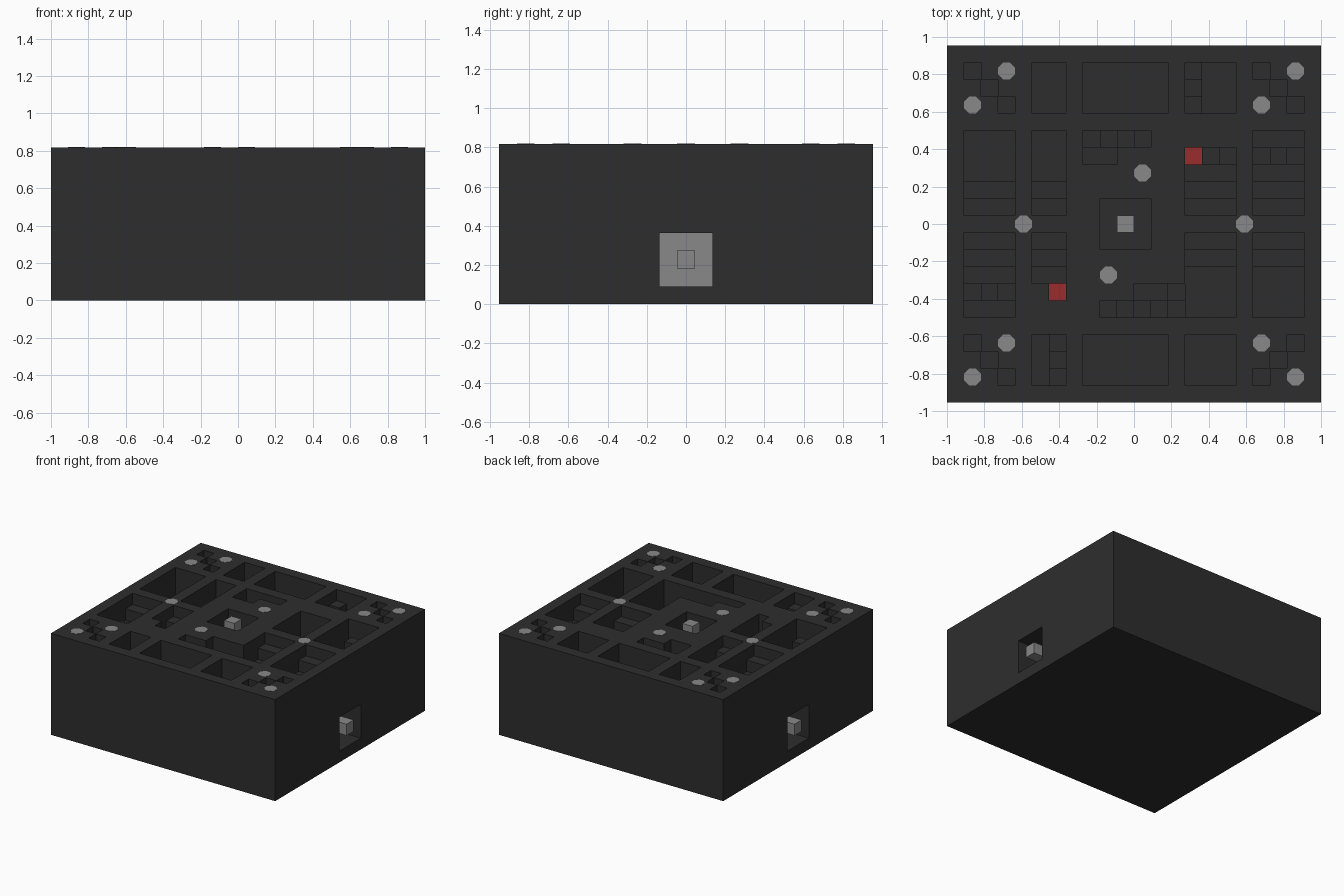
import bpy, bmesh
from mathutils import Vector

if "Cube" in bpy.data.objects:
    bpy.data.objects.remove(bpy.data.objects["Cube"], do_unlink=True)

U = 2 / 22                 # size of one block
NX, NY, NZ = 22, 21, 9     # blocks along x, y and z


def material(name, rgb):
    m = bpy.data.materials.new(name)
    m.use_nodes = True
    m.diffuse_color = (*rgb, 1)
    m.node_tree.nodes["Principled BSDF"].inputs["Base Color"].default_value = (*rgb, 1)
    return m


DARK = material("charcoal", (0.027, 0.027, 0.027))
GREY = material("light_grey", (0.25, 0.25, 0.25))
RED = material("red", (0.32, 0.025, 0.027))


def finish(name, bm, mat):
    mesh = bpy.data.meshes.new(name)
    bm.to_mesh(mesh)
    bm.free()
    mesh.materials.append(mat)
    ob = bpy.data.objects.new(name, mesh)
    bpy.context.collection.objects.link(ob)
    return ob


def box(name, lo, hi, mat):
    """Box between two corners."""
    lo, hi = Vector(lo), Vector(hi)
    bm = bmesh.new()
    bmesh.ops.create_cube(bm, size=1)
    for v in bm.verts:
        v.co = (lo + hi) / 2 + v.co * (hi - lo)
    return finish(name, bm, mat)


def cell_x(i):
    return -1 + i * U


def cell_y(j):             # rows count from the back
    return (NY / 2 - j) * U


# Sunken rooms and stairs: depth in blocks for each column and row
depth = {}


def sink(cols, rows, d):
    for i in range(cols[0], cols[1] + 1):
        for j in range(rows[0], rows[1] + 1):
            depth[i, j] = d


def stairs_down(cols, rows):
    for d, j in enumerate(rows, 1):
        sink(cols, (j, j), d)


# Plain rooms along the back and front
for cols, rows in [((5, 6), (1, 3)), ((8, 12), (1, 3)),
                   ((8, 12), (17, 19)), ((14, 16), (17, 19))]:
    sink(cols, rows, 2)

# Rooms with a side stair
sink((15, 16), (1, 3), 4)
stairs_down((14, 14), (1, 2, 3))
sink((5, 5), (17, 19), 4)
stairs_down((6, 6), (19, 18, 17))

# Rooms with stairs across their full width
for cols in [(1, 3), (5, 6)]:
    stairs_down(cols, (9, 8))
    sink(cols, (5, 7), 3)
for cols in [(14, 16), (18, 20)]:
    stairs_down(cols, (11, 12))
    sink(cols, (13, 15), 3)

# Rooms with a post in the doorway
for cols, rows in [((18, 20), (9, 8, 7, 6, 5)), ((1, 3), (11, 12, 13, 14, 15))]:
    stairs_down(cols, rows)
    depth[cols[0] + 1, rows[3]] = 1

# Stairs leading down to the red blocks
stairs_down((14, 16), (9, 8, 7))
for d, i in enumerate((16, 15, 14), 4):
    depth[i, 6] = d
stairs_down((5, 6), (11, 12, 13))
depth[6, 14] = 4

# Bent stairs near the middle
for d, i in enumerate((11, 10, 9, 8), 1):
    depth[i, 5] = d
sink((8, 9), (6, 6), 5)
for d, i in enumerate((9, 10, 11, 12, 13), 1):
    depth[i, 15] = d
sink((11, 12), (14, 14), 5)
depth[13, 14] = 6

# Central well and the diagonal pits in the corners
sink((9, 11), (9, 11), 2)
studs = [(4, 10), (17, 10), (11, 7), (9, 13)]
for i, j in [(1, 1), (18, 1), (1, 17), (18, 17)]:
    flip = i == 18 and j == 17
    for k in range(3):
        depth[i + k, j + (2 - k if flip else k)] = 2
    studs += [(i, j), (i + 2, j + 2)] if flip else [(i + 2, j), (i, j + 2)]


def solid(i, j, k):
    if not (0 <= i < NX and 0 <= j < NY and 0 <= k < NZ):
        return False
    if 9 <= j <= 11 and 1 <= k <= 3 and (i < 2 or i >= NX - 2):
        return False       # side recesses
    return k < NZ - depth.get((i, j), 0)


# Main block: one quad wherever solid meets open space
bm = bmesh.new()
corners = {}


def corner(p):
    if p not in corners:
        corners[p] = bm.verts.new((cell_x(p[0]), cell_y(p[1]), p[2] * U))
    return corners[p]


for i in range(NX):
    for j in range(NY):
        for k in range(NZ):
            if not solid(i, j, k):
                continue
            for axis in range(3):
                for side in (0, 1):
                    n = [i, j, k]
                    n[axis] += 2 * side - 1
                    if solid(*n):
                        continue
                    ring = []
                    for a, b in ((0, 0), (1, 0), (1, 1), (0, 1)):
                        p = [i, j, k]
                        p[axis] += side
                        p[(axis + 1) % 3] += a
                        p[(axis + 2) % 3] += b
                        ring.append(corner(tuple(p)))
                    # rows run backwards along y, which flips the winding
                    bm.faces.new(ring[::-1] if side else ring)
finish("main_block", bm, DARK)

# Flush studs with clipped corners
for n, (i, j) in enumerate(studs):
    c = Vector((cell_x(i + 0.5), cell_y(j + 0.5), NZ * U))
    bm = bmesh.new()
    h, cut = U / 2, U * 0.3
    pts = []
    for sx, sy in ((1, 1), (-1, 1), (-1, -1), (1, -1)):
        pair = [(sx * h, sy * (h - cut)), (sx * (h - cut), sy * h)]
        pts += pair if sx == sy else pair[::-1]
    ring = [bm.verts.new(c + Vector((x, y, -0.003))) for x, y in pts]
    face = bm.faces.new(ring)
    top = bmesh.ops.extrude_face_region(bm, geom=[face])["geom"]
    bmesh.ops.translate(bm, vec=(0, 0, 0.005),
                        verts=[v for v in top if isinstance(v, bmesh.types.BMVert)])
    bmesh.ops.recalc_face_normals(bm, faces=bm.faces)
    finish(f"stud_{n + 1}", bm, GREY)

# Post standing in the central well
box("centre_post", (cell_x(10), -U / 2, (NZ - 2) * U), (cell_x(11), U / 2, NZ * U), GREY)

# Red blocks at the foot of their stairs
for name, (i, j) in {"back_red_plate": (14, 6), "front_red_plate": (6, 14)}.items():
    z = (NZ - depth[i, j]) * U
    box(name, (cell_x(i), cell_y(j + 1), z - 0.001), (cell_x(i + 1), cell_y(j), z + 0.004), RED)

# Grey back plate and peg in each side recess
for name, s in (("left", 1), ("right", -1)):
    back = 1 - 2 * U
    for part, r, x0, x1 in (("recess_plate", 1.5 * U, back - 0.001, back + 0.004),
                            ("recess_peg", U / 2, back, 1)):
        xs = sorted((s * x0, s * x1))
        box(f"{name}_{part}", (xs[0], -r, 2.5 * U - r), (xs[1], r, 2.5 * U + r), GREY)
